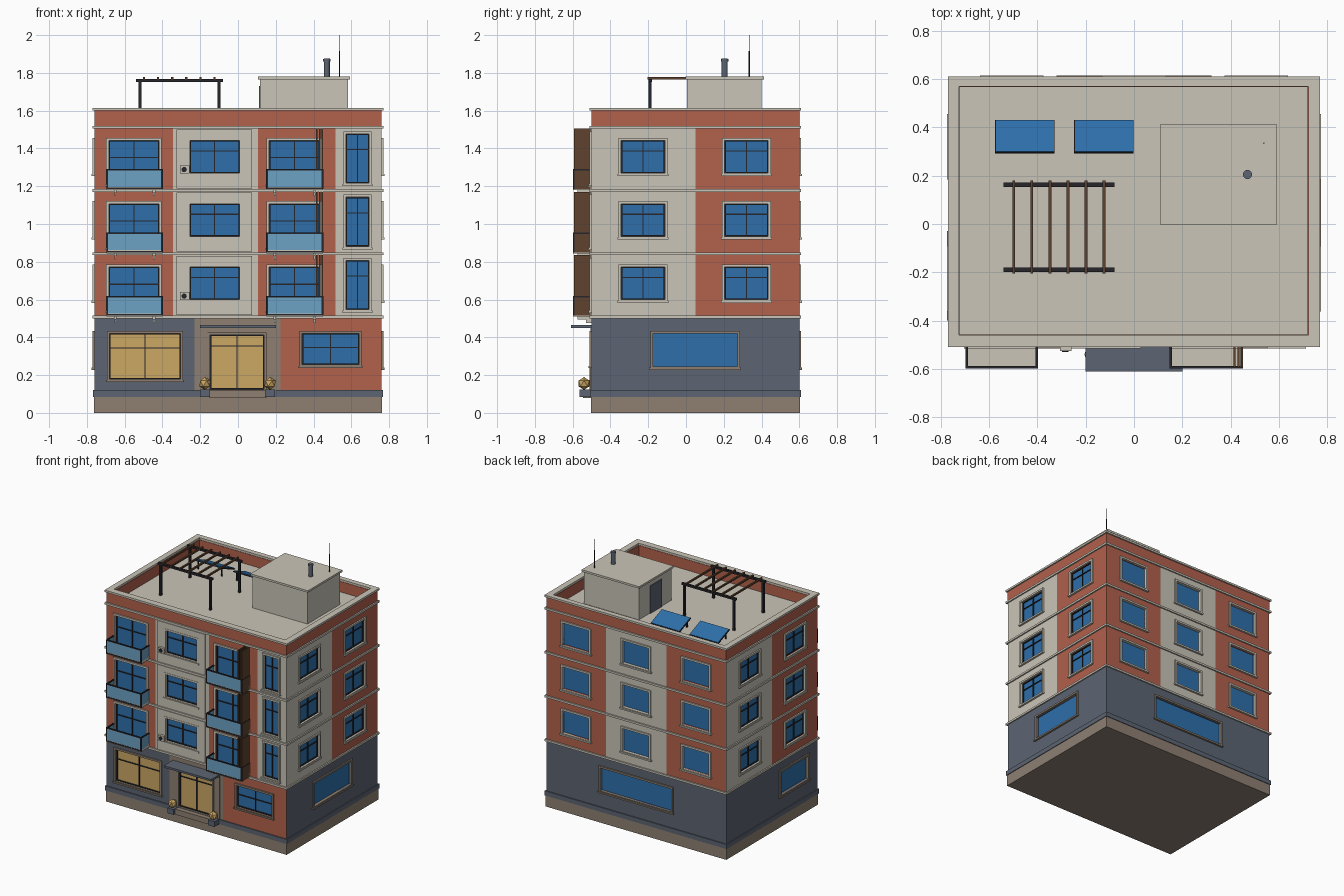
import bpy, bmesh
from math import radians
from mathutils import Matrix

if "Cube" in bpy.data.objects:
    bpy.data.objects.remove(bpy.data.objects["Cube"])

# Colours, given as screen values and converted to linear
PALETTE = {
    "red_render": (178, 97, 76), "cream_stone": (202, 197, 184), "slate": (93, 101, 114),
    "brown_stone": (142, 128, 114), "warm_glass": (204, 167, 100), "blue_glass": (46, 111, 170),
    "pale_glass": (108, 162, 197), "dark_metal": (38, 38, 43), "wood": (94, 66, 45),
}
MATS = {}
for mat_name, rgb in PALETTE.items():
    colour = [((c / 255 + 0.055) / 1.055) ** 2.4 for c in rgb] + [1]
    mat = bpy.data.materials.new(mat_name)
    mat.use_nodes = True
    mat.diffuse_color = colour
    mat.node_tree.nodes["Principled BSDF"].inputs["Base Color"].default_value = colour
    MATS[mat_name] = mat

# Each face maps (along, up, outward) to x, y, z; "plan" keeps x, y, z
FACES = {
    "plan": lambda u, v, d: (u, v, d),
    "front": lambda u, v, d: (u, -0.5 - d, v),
    "back": lambda u, v, d: (u, 0.6 + d, v),
    "right": lambda u, v, d: (0.76 + d, u, v),
    "left": lambda u, v, d: (-0.76 - d, u, v),
}
parts = {}


def part(name, mat):
    return parts.setdefault((name, mat), bmesh.new()) if (name, mat) not in parts else parts[name, mat]


def loop(bm, rect, d, face):
    u0, u1, v0, v1 = rect
    return [bm.verts.new(FACES[face](u, v, d)) for u, v in ((u0, v0), (u1, v0), (u1, v1), (u0, v1))]


def bridge(bm, loops):
    for a, b in zip(loops, loops[1:]):
        for i in range(4):
            j = (i + 1) % 4
            bm.faces.new((a[i], a[j], b[j], b[i]))


def box(name, mat, rect, d0, d1, face="plan"):
    bm = part(name, mat)
    a, b = loop(bm, rect, d0, face), loop(bm, rect, d1, face)
    bridge(bm, [a, b])
    bm.faces.new(a)
    bm.faces.new(b)


def ring(name, mat, outer, inner, d0, d1, face="plan"):
    bm = part(name, mat)
    a, b = loop(bm, outer, d0, face), loop(bm, outer, d1, face)
    c, d = loop(bm, inner, d1, face), loop(bm, inner, d0, face)
    bridge(bm, [a, b, c, d, a])


def cylinder(name, mat, radius, depth, matrix, sides=16):
    bmesh.ops.create_cone(part(name, mat), cap_ends=True, segments=sides, radius1=radius,
                          radius2=radius, depth=depth, matrix=matrix)


def grow(rect, g):
    return (rect[0] - g, rect[1] + g, rect[2] - g, rect[3] + g)


def bay(face, wall, mat, win, glass="blue_glass", frame="cream_stone", bars=True, split=0.68):
    """Wall panel with a recessed, framed window."""
    ring("wall_panels", mat, wall, win, -0.025, 0, face)
    ring("window_frames", frame, grow(win, 0.014), win, -0.02, 0.010, face)
    u0, u1, v0, v1 = win
    box("window_sills", frame, (u0 - 0.02, u1 + 0.02, v0 - 0.017, v0 - 0.006), 0, 0.015, face)
    box("window_glass", glass, win, -0.026, -0.014, face)
    if bars:
        mid, cross, t = (u0 + u1) / 2, v0 + (v1 - v0) * split, 0.003
        ring("window_bars", "dark_metal", win, grow(win, -0.006), -0.02, -0.006, face)
        box("window_bars", "dark_metal", (mid - t, mid + t, v0, v1), -0.02, -0.007, face)
        box("window_bars", "dark_metal", (u0, u1, cross - t, cross + t), -0.02, -0.007, face)


def balcony(x0, x1, b):
    y0, y1, top = -0.597, -0.5, b + 0.105
    box("balcony_floors", "cream_stone", (x0, x1, y0, y1), b - 0.005, b + 0.012)
    for x in (x0, x1 - 0.006):
        box("balcony_glass", "pale_glass", (x, x + 0.006, y0, y1), b + 0.01, top - 0.006)
        box("balcony_rails", "dark_metal", (x - 0.002, x + 0.008, y0, y1), top - 0.008, top)
        box("balcony_rails", "dark_metal", (x - 0.002, x + 0.008, y0 - 0.002, y0 + 0.008), b, top)
    box("balcony_glass", "pale_glass", (x0, x1, y0, y0 + 0.006), b + 0.01, top - 0.006)
    for z in (b, top - 0.008):
        box("balcony_rails", "dark_metal", (x0, x1, y0 - 0.002, y0 + 0.008), z, z + 0.008)
    for x in (x0 + 0.045, x1 - 0.045):
        box("balcony_brackets", "cream_stone", (x - 0.007, x + 0.007, -0.575, y1), b - 0.02, b - 0.005)
        box("balcony_brackets", "cream_stone", (x - 0.005, x + 0.005, -0.53, y1), b - 0.038, b - 0.02)


# Core, base and plinth band
box("building_core", "slate", (-0.735, 0.735, -0.475, 0.575), 0.02, 1.51)
box("base", "brown_stone", (-0.763, 0.763, -0.503, 0.603), 0, 0.085)
box("plinth_band", "slate", (-0.768, 0.768, -0.508, 0.608), 0.085, 0.12)

# Ground floor
g0, g1 = 0.12, 0.5
bay("front", (-0.758, -0.23, g0, g1), "slate", (-0.68, -0.305, 0.18, 0.42), "warm_glass", "brown_stone")
bay("front", (-0.23, 0.225, g0, g1), "brown_stone", (-0.147, 0.138, 0.125, 0.412), "warm_glass",
    "brown_stone", split=0.8)
bay("front", (0.225, 0.758, g0, g1), "red_render", (0.34, 0.64, 0.255, 0.42), frame="brown_stone", split=0.55)
for face, wall, win in (("right", (-0.498, 0.598), (-0.175, 0.272)), ("left", (-0.498, 0.598), (-0.38, -0.05)),
                        ("back", (-0.758, 0.758), (-0.30, 0.30))):
    bay(face, wall + (g0, g1), "slate", win + (0.245, 0.42), frame="brown_stone", bars=False)

# Entrance
ring("portal", "brown_stone", (-0.2, 0.2, g0, 0.45), (-0.162, 0.153, g0, 0.427), 0, 0.006, "front")
box("canopy", "slate", (-0.2, 0.2, -0.61, -0.5), 0.45, 0.465)
box("entrance_step", "brown_stone", (-0.15, 0.15, -0.545, -0.5), 0.08, 0.122)
for x in (-0.175, 0.17):
    box("planter_blocks", "slate", (x - 0.026, x + 0.026, -0.565, -0.5), 0.085, 0.125)
    bmesh.ops.create_icosphere(part("planter_bushes", "warm_glass"), subdivisions=1, radius=0.034,
                               matrix=Matrix.Translation((x, -0.54, 0.156)))

# Upper floors
for floor in range(3):
    b = 0.515 + 0.335 * floor
    t = b + 0.32
    lo, hi = b + 0.085, b + 0.257
    bay("front", (-0.758, -0.345, b, t), "red_render", (-0.684, -0.418, b + 0.03, hi), split=0.6)
    bay("front", (-0.345, 0.105, b, t), "cream_stone", (-0.255, 0.008, lo, hi))
    ring("raised_panels", "cream_stone", (-0.325, 0.075, b + 0.004, t - 0.004),
         (-0.269, 0.022, lo - 0.014, hi + 0.014), 0, 0.008, "front")
    bay("front", (0.105, 0.515, b, t), "red_render", (0.165, 0.432, b + 0.03, hi), split=0.6)
    bay("front", (0.515, 0.758, b, t), "cream_stone", (0.572, 0.693, b + 0.032, b + 0.292))
    for face, first, second in (("right", "cream_stone", "red_render"), ("left", "red_render", "cream_stone")):
        bay(face, (-0.498, 0.05, b, t), first, (-0.343, -0.112, lo, hi))
        bay(face, (0.05, 0.598, b, t), second, (0.205, 0.435, lo, hi))
    for u0, u1, mat in ((-0.758, -0.255, "red_render"), (-0.255, 0.255, "cream_stone"), (0.255, 0.758, "red_render")):
        mid = (u0 + u1) / 2
        bay("back", (u0, u1, b, t), mat, (mid - 0.112, mid + 0.112, lo, hi), bars=False)
    balcony(-0.695, -0.4, b)
    balcony(0.15, 0.45, b)
    for x in (0.417, 0.432, 0.447):
        box("balcony_slats", "wood", (x - 0.004, x + 0.004, -0.594, -0.505), b, t)
    if floor != 1:
        z = b + 0.103
        box("air_conditioners", "cream_stone", (-0.306, -0.258, z - 0.021, z + 0.021), 0.005, 0.026, "front")
        cylinder("air_conditioner_fans", "dark_metal", 0.014, 0.004,
                 Matrix.Translation((-0.285, -0.527, z)) @ Matrix.Rotation(radians(90), 4, "X"))

# Ledges, roof deck, parapet and coping
for i in range(4):
    z = 0.5 + 0.335 * i
    box("ledges", "cream_stone", (-0.77, 0.77, -0.51, 0.61), z, z + 0.015)
inner = (-0.725, 0.722, -0.46, 0.57)
ring("parapet", "red_render", (-0.76, 0.76, -0.5, 0.6), grow(inner, -0.003), 1.515, 1.6)
ring("coping", "cream_stone", (-0.77, 0.77, -0.51, 0.61), inner, 1.6, 1.615)

# Stair house with door, flue and antenna
box("stair_house", "cream_stone", (0.117, 0.583, 0.005, 0.4), 1.515, 1.765)
box("stair_house_cap", "cream_stone", (0.107, 0.593, -0.003, 0.412), 1.765, 1.78)
box("stair_house_door", "slate", (0.11, 0.118, 0.13, 0.27), 1.52, 1.73)
cylinder("flue", "slate", 0.016, 0.1, Matrix.Translation((0.47, 0.205, 1.825)))
cylinder("flue_cap", "slate", 0.019, 0.012, Matrix.Translation((0.47, 0.205, 1.867)))
cylinder("antenna", "dark_metal", 0.003, 0.14, Matrix.Translation((0.538, 0.335, 1.845)), 8)
cylinder("antenna", "dark_metal", 0.0018, 0.1, Matrix.Translation((0.538, 0.335, 1.95)), 8)

# Pergola
for y in (-0.19, 0.162):
    box("pergola_beams", "dark_metal", (-0.54, -0.08, y - 0.009, y + 0.009), 1.753, 1.768)
    for x in (-0.52, -0.1):
        box("pergola_posts", "dark_metal", (x - 0.008, x + 0.008, y - 0.008, y + 0.008), 1.515, 1.755)
for i in range(6):
    x = -0.498 + 0.0748 * i
    box("pergola_slats", "wood", (x - 0.006, x + 0.006, -0.205, 0.18), 1.766, 1.778)

# Solar panels, sloping down towards the back
for x in (-0.452, -0.125):
    slope = Matrix.Translation((x, 0.362, 1.562)) @ Matrix.Rotation(radians(-22), 4, "X")
    for name, mat, size, lift in (("solar_frames", "dark_metal", (0.246, 0.147, 0.008), 0),
                                  ("solar_cells", "blue_glass", (0.24, 0.141, 0.004), 0.005)):
        bmesh.ops.create_cube(part(name, mat), size=1, matrix=slope @ Matrix.Translation((0, 0, lift))
                              @ Matrix.Diagonal((*size, 1)))
    for dx in (-0.1, 0.1):
        box("solar_legs", "dark_metal", (x + dx - 0.004, x + dx + 0.004, 0.305, 0.313), 1.515, 1.582)

# Turn the collected parts into objects
for (name, mat), bm in parts.items():
    bmesh.ops.recalc_face_normals(bm, faces=bm.faces)
    mesh = bpy.data.meshes.new(name)
    bm.to_mesh(mesh)
    bm.free()
    mesh.materials.append(MATS[mat])
    taken = name in bpy.data.objects
    obj = bpy.data.objects.new(f"{name}_{mat}" if taken else name, mesh)
    bpy.context.collection.objects.link(obj)
    if name.startswith(("flue", "antenna")):
        for poly in mesh.polygons:
            poly.use_smooth = len(poly.vertices) == 4
